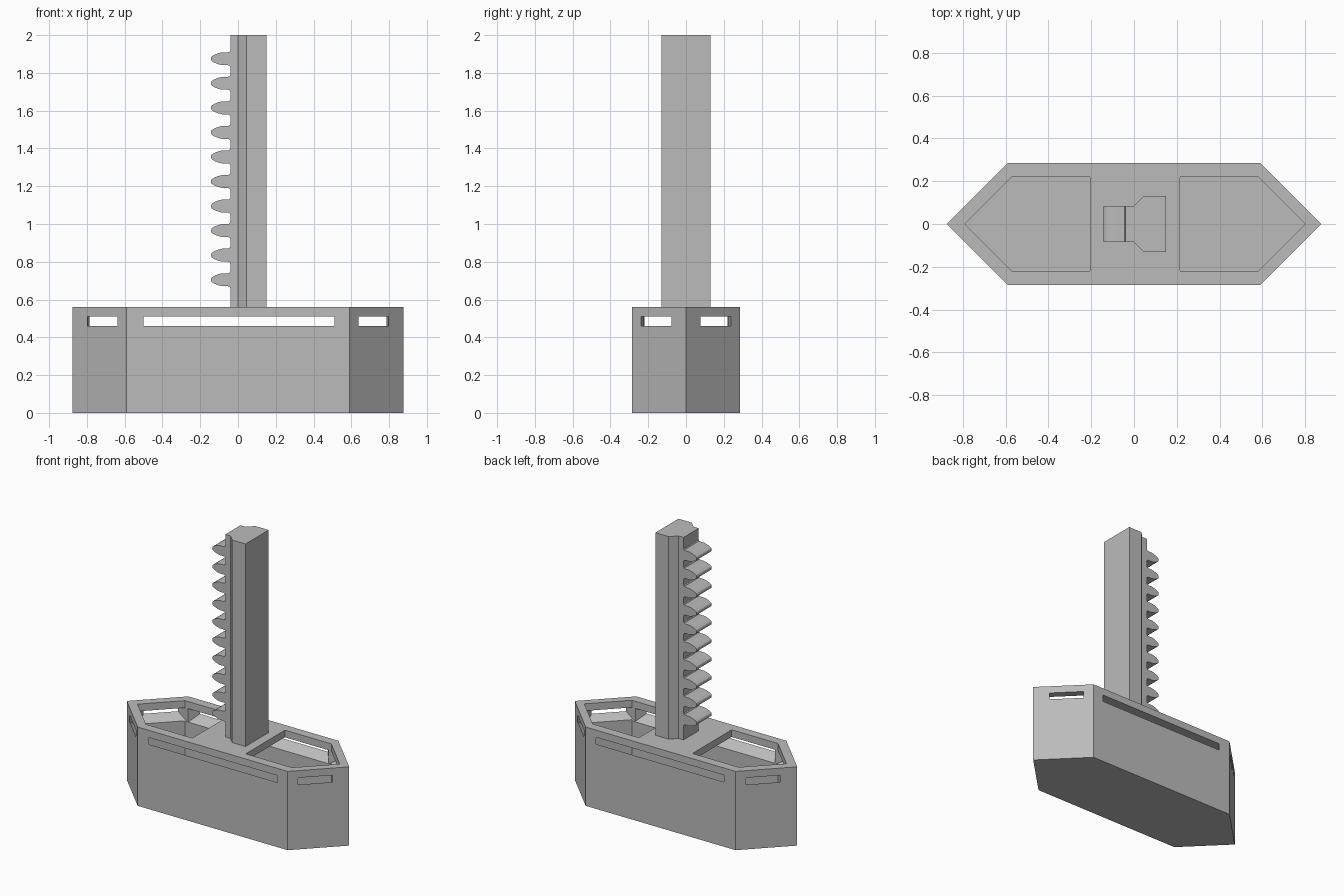
import bpy, bmesh, math
from mathutils import Vector

if "Cube" in bpy.data.objects:
    bpy.data.objects.remove(bpy.data.objects["Cube"])

grey = bpy.data.materials.new("plain grey")
grey.diffuse_color = (0.5, 0.5, 0.5, 1)
grey.use_nodes = True
grey.node_tree.nodes["Principled BSDF"].inputs["Base Color"].default_value = grey.diffuse_color


def loft(name, rings):
    """Closed solid skinned through rings of equal point count."""
    bm = bmesh.new()
    vr = [[bm.verts.new(p) for p in r] for r in rings]
    n = len(rings[0])
    bm.faces.new(vr[0])
    bm.faces.new(vr[-1])
    for a, b in zip(vr, vr[1:]):
        for i in range(n):
            j = (i + 1) % n
            bm.faces.new((a[i], a[j], b[j], b[i]))
    bmesh.ops.recalc_face_normals(bm, faces=bm.faces)
    me = bpy.data.meshes.new(name)
    bm.to_mesh(me)
    bm.free()
    me.materials.append(grey)
    ob = bpy.data.objects.new(name, me)
    bpy.context.collection.objects.link(ob)
    return ob


def prism(name, pts, z0, z1):
    return loft(name, [[(x, y, z) for x, y in pts] for z in (z0, z1)])


def cut(target, cutter):
    cutter.hide_render = True
    m = target.modifiers.new("cut", 'BOOLEAN')
    m.operation, m.solver, m.object = 'DIFFERENCE', 'EXACT', cutter
    bpy.context.view_layer.objects.active = target
    bpy.ops.object.modifier_apply(modifier=m.name)
    bpy.data.objects.remove(cutter)


def slot(x, y, angle, length):
    """Slot cutter, widening inwards at its ends and sill."""
    out = Vector((math.cos(angle), math.sin(angle), 0))
    side = Vector((-out.y, out.x, 0))
    rings = []
    for depth, flare in ((-0.02, 0), (0, 0), (0.07, 0.05)):
        c = Vector((x, y, 0)) - out * depth
        h = length / 2 + flare
        rings.append([c + side * s + Vector((0, 0, z)) for s, z in
                      ((-h, 0.46 - flare), (h, 0.46 - flare), (h, 0.509), (-h, 0.509))])
    return loft("slot_cutter", rings)


# hull: pointed hexagonal box
W = 0.285
hull = prism("hull", [(-.875, 0), (-.59, -W), (.59, -W), (.875, 0), (.59, W), (-.59, W)], 0, 0.56)

# hollow inside, below the deck
I = 0.22
cut(hull, prism("cavity", [(-.79, 0), (-.57, -I), (.58, -I), (.80, 0), (.58, I), (-.57, I)], 0.06, 0.51))

# two deck openings either side of the central bridge
cut(hull, prism("opening", [(-.79, 0), (-.57, -I), (-.205, -I), (-.205, I), (-.57, I)], 0.45, 0.7))
cut(hull, prism("opening", [(.80, 0), (.58, -I), (.215, -I), (.215, I), (.58, I)], 0.45, 0.7))

# slots in all six walls
for s in (-1, 1):
    cut(hull, slot(0.005, s * W, s * math.pi / 2, 1.01))
    for e in (-1, 1):
        cut(hull, slot(e * 0.7175, s * 0.1575, math.atan2(s, e), 0.225))

# upright column
half = [(-.04, .085), (0, .085), (.045, .13), (.15, .13)]
prism("column", half + [(x, -y) for x, y in reversed(half)], 0.555, 2.0)

# rack teeth up the left side of the column
tooth = [(-.035, .046), (-.041, .044), (-.045, .037), (-.055, .034), (-.085, .034),
         (-.105, .029), (-.125, .021), (-.139, .012), (-.142, .006)]
profile = tooth + [(x, -z) for x, z in reversed(tooth)]
for i in range(10):
    zc = 0.705 + 0.13 * i
    loft(f"rack_tooth_{i + 1}", [[(x, y, zc + z) for x, z in profile] for y in (-.085, .085)])
